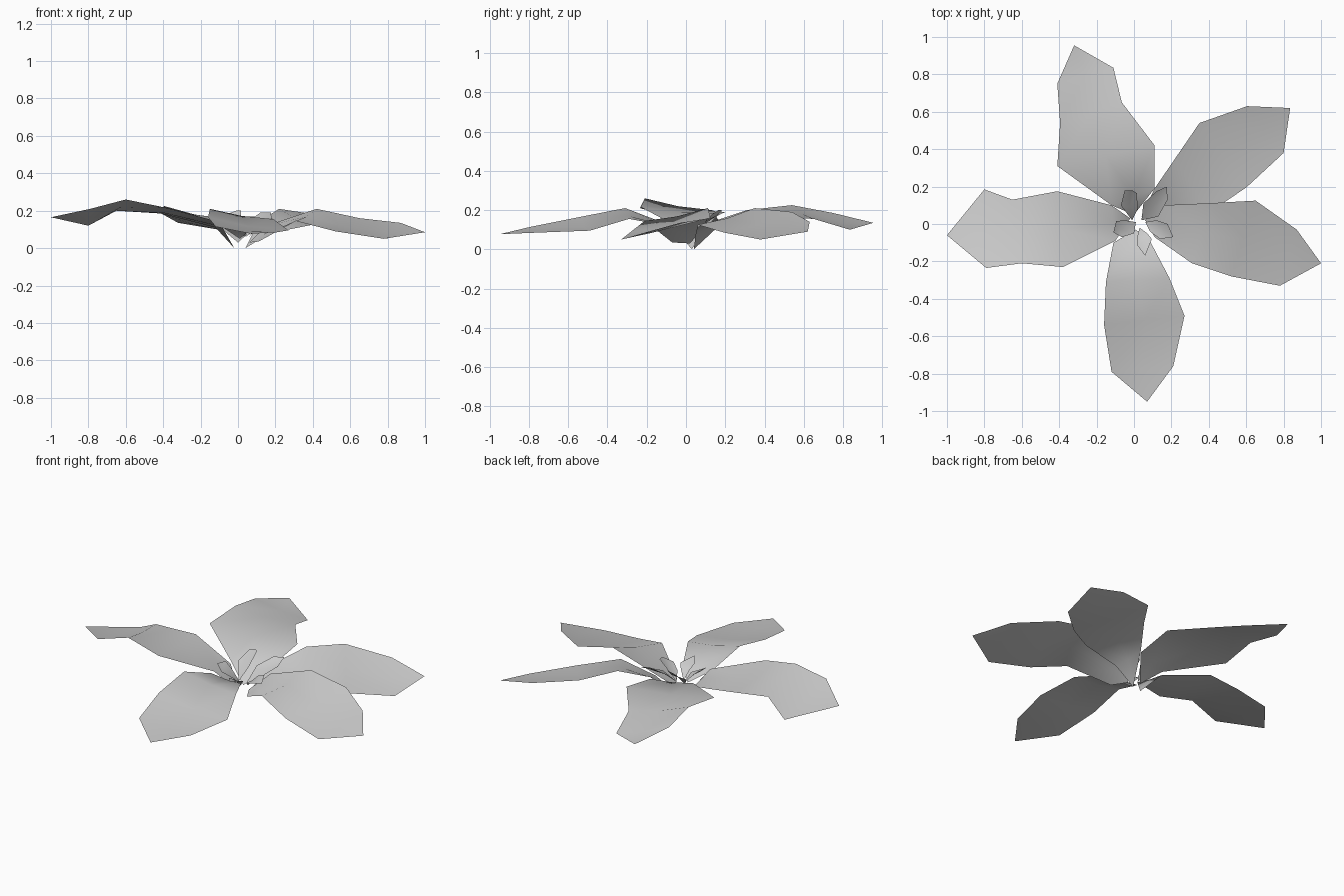
import bpy
from mathutils import Vector


def sheet(name, base, left, right, tip, dip):
    """Thin leaf: rows of left / midrib / right points between a base and a tip."""
    verts = [Vector(base)]
    for l, r in zip(left, right):
        l, r = Vector(l), Vector(r)
        mid = (l + r) / 2
        mid.z -= dip * (l - r).length
        verts += [l, mid, r]
    verts.append(Vector(tip))
    end, n = len(verts) - 1, len(left)
    faces = [(0, 2, 1), (0, 3, 2)]
    for i in range(n - 1):
        a = 1 + 3 * i
        faces += [(a, a + 1, a + 4, a + 3), (a + 1, a + 2, a + 5, a + 4)]
    a = 1 + 3 * (n - 1)
    faces += [(a, a + 1, end), (a + 1, a + 2, end)]
    faces = [faces[0][::-1], faces[1][::-1]] + faces[2:]
    # keep every face pointing upwards
    fixed = []
    for f in faces:
        p, q, r = (verts[k] for k in f[:3])
        fixed.append(f if (q - p).cross(r - p).z > 0 else f[::-1])
    me = bpy.data.meshes.new(name)
    me.from_pydata(verts, [], fixed)
    me.polygons.foreach_set("use_smooth", [True] * len(me.polygons))
    ob = bpy.data.objects.new(name, me)
    bpy.context.collection.objects.link(ob)
    return ob


# Five large outer leaves
sheet("leaf_right", (.06, .02, .03),
      [(.15, .10, .12), (.42, .112, .21), (.65, .125, .16), (.87, -.03, .135)],
      [(.11, -.07, .035), (.31, -.21, .145), (.52, -.28, .09), (.78, -.33, .05)],
      (1, -.21, .085), .03)
sheet("leaf_back_right", (.04, .04, 0),
      [(.11, .19, .14), (.22, .35, .21), (.35, .54, .19), (.605, .63, .14)],
      [(.17, .05, .08), (.40, .06, .125), (.60, .195, .085), (.80, .38, .05)],
      (.835, .62, .09), .03)
sheet("leaf_back", (0, .05, .03),
      [(-.12, .10, .13), (-.41, .31, .20), (-.395, .54, .225), (-.41, .75, .185)],
      [(.11, .19, .13), (.11, .42, .17), (-.065, .65, .155), (-.11, .835, .10)],
      (-.32, .955, .135), .03)
sheet("leaf_left", (-.02, .03, 0),
      [(-.10, -.09, .14), (-.38, -.23, .215), (-.60, -.21, .26), (-.79, -.235, .21)],
      [(-.12, .10, .11), (-.41, .175, .185), (-.65, .13, .20), (-.80, .185, .12)],
      (-1, -.06, .165), .03)
sheet("leaf_front", (.01, -.03, .05),
      [(.09, -.10, .12), (.19, -.29, .155), (.27, -.49, .095), (.21, -.76, .085)],
      [(-.11, -.10, .13), (-.15, -.31, .21), (-.16, -.54, .165), (-.12, -.79, .115)],
      (.07, -.95, .077), .03)

# Five small inner leaves
sheet("inner_leaf_back", (-.01, .02, .06),
      [(-.07, .10, .14), (-.05, .18, .185)],
      [(.02, .08, .14), (.015, .165, .20)], (-.01, .18, .20), .1)
sheet("inner_leaf_back_right", (.04, .02, .06),
      [(.05, .11, .14), (.12, .175, .19)],
      [(.13, .04, .12), (.18, .13, .16)], (.175, .20, .19), .1)
sheet("inner_leaf_right", (.06, .01, .06),
      [(.12, .02, .13), (.18, .0, .16)],
      [(.085, -.04, .10), (.14, -.08, .125)], (.21, -.07, .14), .1)
sheet("inner_leaf_front", (.03, -.02, .06),
      [(.07, -.05, .11), (.095, -.08, .13)],
      [(.02, -.06, .11), (.015, -.11, .14)], (.06, -.17, .15), .1)
sheet("inner_leaf_left", (.01, .01, .06),
      [(0, -.05, .11), (-.065, -.07, .14)],
      [(-.05, .02, .12), (-.095, .015, .165)], (-.11, -.045, .17), .1)
